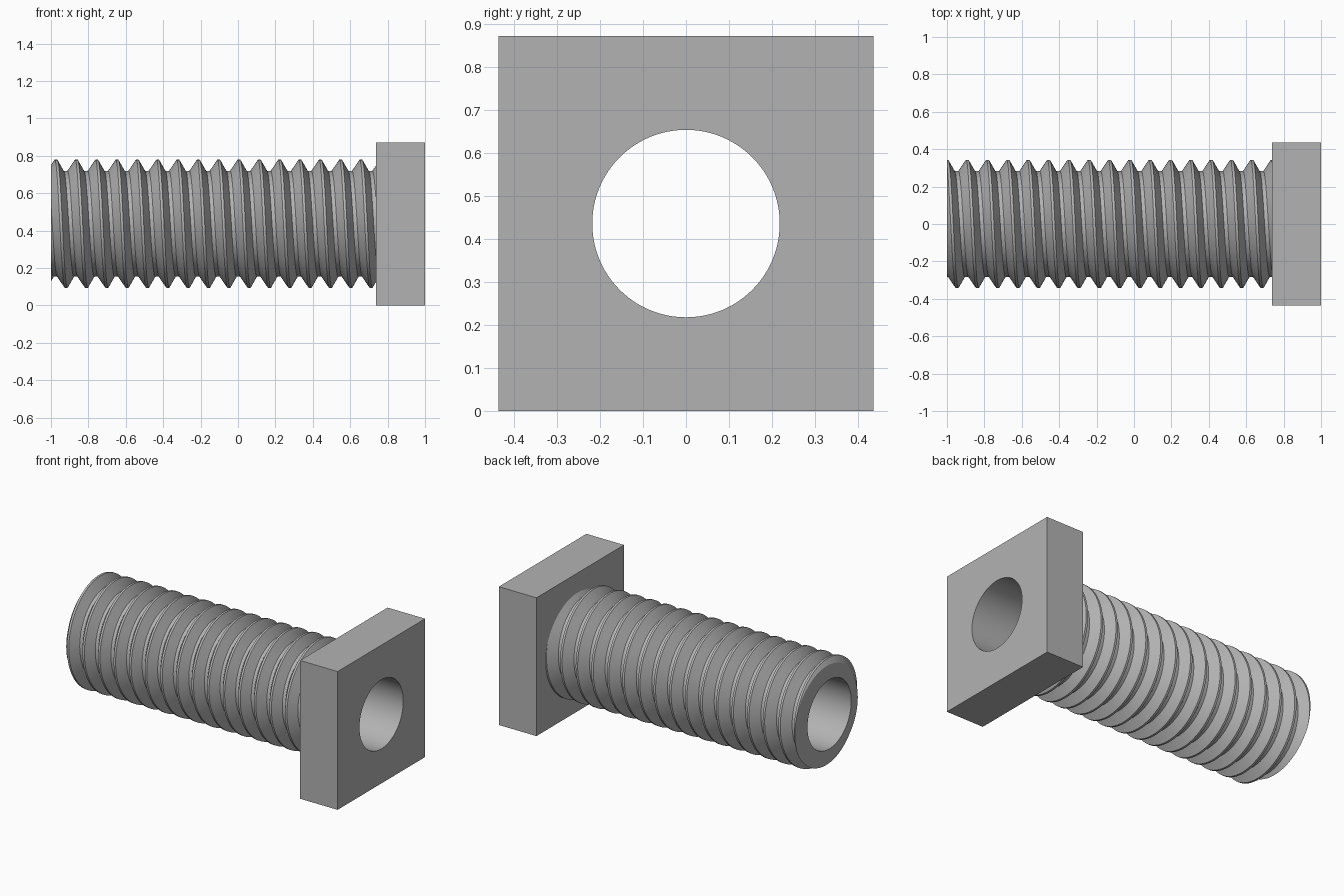
import bpy, bmesh
from math import sin, cos, pi
from mathutils import Vector

default = bpy.data.objects.get("Cube")
if default:
    bpy.data.objects.remove(default, do_unlink=True)

# Main dimensions
TIP, HEAD, END = -1.0, 0.738, 1.0
HALF = 0.436
BORE, ROOT, CREST = 0.218, 0.283, 0.343
PITCH, FIRST_CREST = 0.1087, -0.973
SEG = 96

steel = bpy.data.materials.new("grey steel")
steel.use_nodes = True
GREY = (0.45, 0.45, 0.45, 1)
steel.diffuse_color = GREY
steel.node_tree.nodes["Principled BSDF"].inputs["Base Color"].default_value = GREY


def around(x, r, step):
    """Point at radius r about the screw axis."""
    a = 2 * pi * step / SEG
    return Vector((x, -r * sin(a), HALF + r * cos(a)))


def circle(bm, x, r):
    return [bm.verts.new(around(x, r, i)) for i in range(SEG)]


def close_loop(bm, verts):
    return [bm.edges.new((v, verts[i - 1])) for i, v in enumerate(verts)]


def finish(bm, name):
    bmesh.ops.recalc_face_normals(bm, faces=bm.faces)
    mesh = bpy.data.meshes.new(name)
    bm.to_mesh(mesh)
    bm.free()
    obj = bpy.data.objects.new(name, mesh)
    bpy.context.collection.objects.link(obj)
    mesh.materials.append(steel)
    bpy.ops.object.select_all(action="DESELECT")
    obj.select_set(True)
    bpy.context.view_layer.objects.active = obj
    bpy.ops.object.shade_smooth_by_angle(angle=pi / 9)
    return obj


# Threaded shaft: thread profile swept along a helix, each turn joined to the next
bm = bmesh.new()
profile = [(-7 / 16, ROOT), (-1 / 16, CREST), (1 / 16, CREST), (3 / 8, ROOT)]
turns = int((HEAD - TIP) / PITCH) + 5
rows = []
for i in range(turns * SEG):
    x = FIRST_CREST + PITCH * (i / SEG - 2)
    rows.append([bm.verts.new(around(x + PITCH * p, r, i)) for p, r in profile])
for i in range((turns - 1) * SEG - 1):
    a = rows[i] + [rows[i + SEG][0]]
    b = rows[i + 1] + [rows[i + 1 + SEG][0]]
    for j in range(4):
        bm.faces.new((a[j], b[j], b[j + 1], a[j + 1]))

# Trim both ends square
for x, direction in ((TIP, -1), (HEAD, 1)):
    bmesh.ops.bisect_plane(bm, geom=bm.verts[:] + bm.edges[:] + bm.faces[:],
                           dist=1e-6, plane_co=(x, 0, 0),
                           plane_no=(direction, 0, 0), clear_outer=True)
bmesh.ops.delete(bm, geom=[v for v in bm.verts if not v.link_faces], context="VERTS")

# Ring-shaped end faces and the bore
bores = []
for x in (TIP, HEAD):
    rim = [e for e in bm.edges if e.is_boundary
           and all(abs(v.co.x - x) < 1e-4 for v in e.verts)]
    bore = circle(bm, x, BORE)
    bmesh.ops.triangle_fill(bm, edges=rim + close_loop(bm, bore),
                            use_beauty=True, normal=(1, 0, 0))
    bores.append(bore)
for i in range(SEG):
    bm.faces.new((bores[0][i - 1], bores[0][i], bores[1][i], bores[1][i - 1]))
finish(bm, "threaded_shaft")

# Square head with the bore running through it
bm = bmesh.new()
corners = [bm.verts.new((HEAD, y * HALF, HALF + z * HALF))
           for y, z in ((-1, -1), (1, -1), (1, 1), (-1, 1))]
edges = close_loop(bm, corners) + close_loop(bm, circle(bm, HEAD, BORE))
bmesh.ops.triangle_fill(bm, edges=edges, use_beauty=True, normal=(1, 0, 0))
extruded = bmesh.ops.extrude_face_region(bm, geom=bm.faces[:], use_keep_orig=True)
bmesh.ops.translate(bm, vec=(END - HEAD, 0, 0),
                    verts=[g for g in extruded["geom"] if isinstance(g, bmesh.types.BMVert)])
finish(bm, "square_head")
